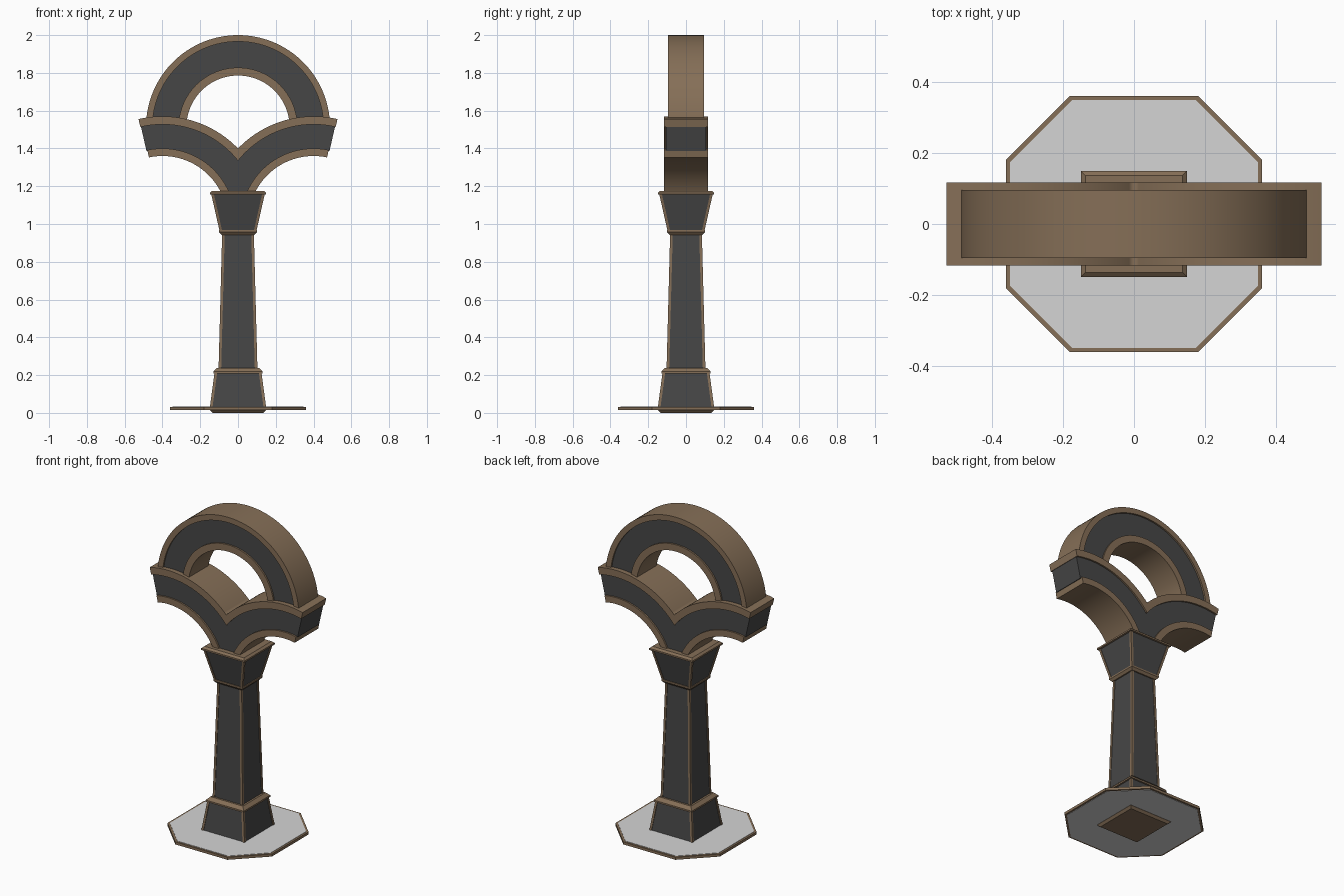
import bpy, bmesh, math

if "Cube" in bpy.data.objects:
    bpy.data.objects.remove(bpy.data.objects["Cube"])


def material(name, rgb):
    m = bpy.data.materials.new(name)
    m.diffuse_color = (*rgb, 1)
    m.use_nodes = True
    m.node_tree.nodes["Principled BSDF"].inputs["Base Color"].default_value = m.diffuse_color
    return m


BROWN = material("bronze_brown", (0.235, 0.158, 0.095))
DARK = material("charcoal", (0.062, 0.062, 0.062))
GREY = material("light_grey", (0.66, 0.66, 0.66))


def finish(name, bm, mat, smooth=False, mirror=False):
    bmesh.ops.recalc_face_normals(bm, faces=bm.faces)
    me = bpy.data.meshes.new(name)
    bm.to_mesh(me)
    bm.free()
    me.materials.append(mat)
    ob = bpy.data.objects.new(name, me)
    bpy.context.collection.objects.link(ob)
    if smooth:
        me.shade_smooth()
        me.set_sharp_from_angle(angle=math.radians(30))
    if mirror:
        ob.modifiers.new("mirror", "MIRROR").use_axis[0] = True
    return ob


def loft(bm, rings):
    """Skin a stack of equal-length point rings and cap both ends."""
    loops = [[bm.verts.new(p) for p in r] for r in rings]
    n = len(loops[0])
    for a, b in zip(loops, loops[1:]):
        for i in range(n):
            j = (i + 1) % n
            bm.faces.new((a[i], a[j], b[j], b[i]))
    bm.faces.new(loops[0][::-1])
    bm.faces.new(loops[-1])


def square(h, z, cx=0, cy=0):
    return [(cx - h, cy - h, z), (cx + h, cy - h, z), (cx + h, cy + h, z), (cx - h, cy + h, z)]


def stack(name, profile, mat):
    bm = bmesh.new()
    loft(bm, [square(h, z) for h, z in profile])
    return finish(name, bm, mat)


def corner_bars(name, h0, z0, h1, z1, w=0.007):
    """Four tapered strips on the edges of a square tapered block."""
    bm = bmesh.new()
    for sx in (-1, 1):
        for sy in (-1, 1):
            loft(bm, [square(w, z, sx * (h - w), sy * (h - w)) for h, z in ((h0, z0), (h1, z1))])
    return finish(name, bm, BROWN)


def arc(name, cx, cz, r0, r1, a0, a1, y, mat, n=48, arm=False):
    """Curved band with a rectangular section; arms are trimmed and mirrored."""
    bm = bmesh.new()
    rings = []
    for i in range(n + 1):
        a = math.radians(a0 + (a1 - a0) * i / n)
        c, s = math.cos(a), math.sin(a)
        rings.append([(cx + r * c, d, cz + r * s) for r, d in ((r0, -y), (r1, -y), (r1, y), (r0, y))])
    loft(bm, rings)
    if arm:
        for co, no in (((0, 0, 0), (1, 0, 0)), ((0, 0, 1.16), (0, 0, -1))):
            bmesh.ops.bisect_plane(bm, geom=bm.verts[:] + bm.edges[:] + bm.faces[:],
                                   plane_co=co, plane_no=no, clear_outer=True)
    return finish(name, bm, mat, True, arm)


# Octagonal ground plate: brown rim with grey faces above and below
def octagon(name, r, z0, z1, mat):
    bm = bmesh.new()
    k = r / 2
    pts = [(k, -r), (r, -k), (r, k), (k, r), (-k, r), (-r, k), (-r, -k), (-k, -r)]
    loft(bm, [[(x, y, z) for x, y in pts] for z in (z0, z1)])
    return finish(name, bm, mat)


octagon("plate_rim", 0.36, 0.016, 0.032, BROWN)
octagon("plate_surface", 0.348, 0.014, 0.034, GREY)

# Pedestal
stack("pedestal_foot", [(0.135, 0), (0.148, 0.013), (0.148, 0.03)], BROWN)
stack("pedestal_body", [(0.145, 0.03), (0.12, 0.215)], DARK)
corner_bars("pedestal_edges", 0.149, 0.03, 0.124, 0.215)
stack("pedestal_cap", [(0.131, 0.208), (0.131, 0.218), (0.112, 0.237)], BROWN)

# Shaft
stack("shaft", [(0.1, 0.23), (0.08, 0.95)], DARK)
corner_bars("shaft_edges", 0.103, 0.23, 0.084, 0.95)

# Capital
stack("capital_collar", [(0.088, 0.943), (0.1, 0.957), (0.1, 0.967)], BROWN)
stack("capital_body", [(0.093, 0.96), (0.138, 1.16)], DARK)
corner_bars("capital_edges", 0.097, 0.96, 0.142, 1.16)
stack("capital_top", [(0.149, 1.155), (0.149, 1.165), (0.136, 1.176)], BROWN)

# Forked arms, left half mirrored to the right
CX, CZ = -0.4, 1.015
arc("arm_body", CX, CZ, 0.38, 0.517, 5, 102.8, 0.106, DARK, arm=True)
arc("arm_upper_trim", CX, CZ, 0.512, 0.555, 5, 103.2, 0.116, BROWN, arm=True)
arc("arm_lower_trim", CX, CZ, 0.345, 0.385, 5, 102, 0.116, BROWN, arm=True)

# Upper half ring
arc("ring_body", 0, 1.513, 0.31, 0.458, 0, 180, 0.086, DARK, n=64)
arc("ring_outer_trim", 0, 1.513, 0.453, 0.487, 0, 180, 0.096, BROWN, n=64)
arc("ring_inner_trim", 0, 1.513, 0.273, 0.315, 0, 180, 0.096, BROWN, n=64)
